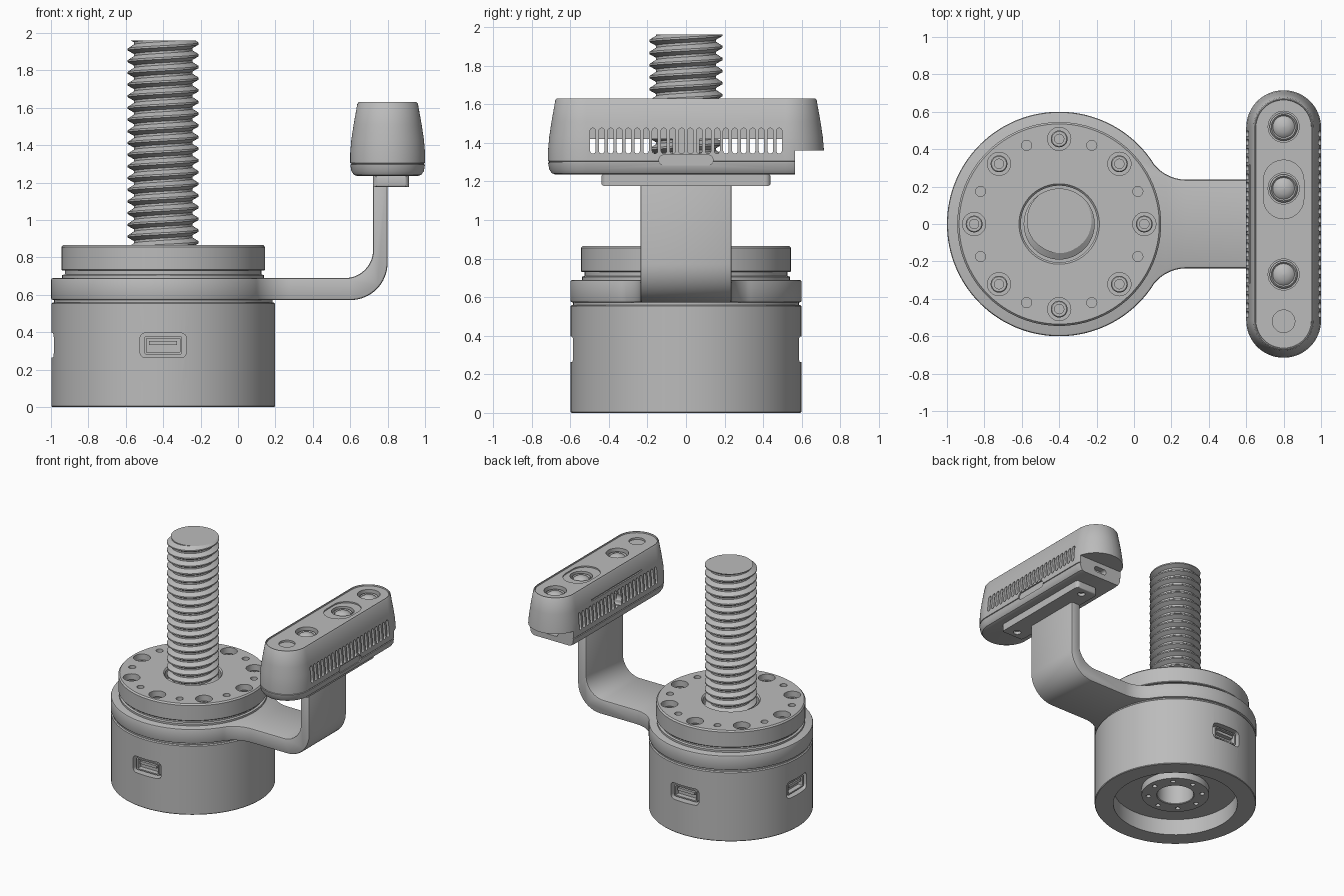
import bpy, bmesh
from math import sin, cos, pi, radians, atan2, floor
from mathutils import Matrix, Vector

if "Cube" in bpy.data.objects:
    bpy.data.objects.remove(bpy.data.objects["Cube"])

grey = bpy.data.materials.new("machined_grey")
grey.use_nodes = True
grey.diffuse_color = (0.5, 0.5, 0.5, 1)
grey.node_tree.nodes["Principled BSDF"].inputs["Base Color"].default_value = (0.5, 0.5, 0.5, 1)
AXIS = (-0.4, 0)


# ---------- helpers ----------
def finish(name, bm):
    bmesh.ops.recalc_face_normals(bm, faces=bm.faces)
    me = bpy.data.meshes.new(name)
    bm.to_mesh(me)
    bm.free()
    me.materials.append(grey)
    ob = bpy.data.objects.new(name, me)
    bpy.context.scene.collection.objects.link(ob)
    smooth(me)
    return ob


def smooth(me):
    me.shade_smooth()
    me.set_sharp_from_angle(angle=radians(32))


def loft(bm, rings):
    """Skin closed rings of points and cap both ends."""
    rows = [[bm.verts.new(p) for p in ring] for ring in rings]
    n = len(rows[0])
    for a, b in zip(rows, rows[1:]):
        for i in range(n):
            j = (i + 1) % n
            bm.faces.new((a[i], a[j], b[j], b[i]))
    bm.faces.new(rows[0])
    bm.faces.new(rows[-1])


def prism(name, outlines, axis, lo, hi):
    place = {"x": lambda u, v, w: (w, u, v),
             "y": lambda u, v, w: (u, w, v),
             "z": lambda u, v, w: (u, v, w)}[axis]
    bm = bmesh.new()
    for outline in outlines:
        loft(bm, [[place(u, v, w) for u, v in outline] for w in (lo, hi)])
    return finish(name, bm)


def lathe(name, profile, centres=(AXIS,), n=96):
    """Revolve (radius, height) points about vertical axes."""
    bm = bmesh.new()
    for cx, cy in centres:
        loft(bm, [[(cx + r * cos(2 * pi * i / n), cy + r * sin(2 * pi * i / n), z)
                   for i in range(n)] for r, z in profile])
    return finish(name, bm)


def arc(cx, cy, r, a, b, n):
    return [(cx + r * cos(a + (b - a) * i / n), cy + r * sin(a + (b - a) * i / n))
            for i in range(n + 1)]


def circle(cx, cy, r, n=32):
    return arc(cx, cy, r, 0, 2 * pi, n)[:-1]


def rounded(cx, cy, hw, hh, r, n=8):
    """Rounded rectangle outline; r slightly below a half side gives a pill."""
    pts = []
    for k, (sx, sy) in enumerate(((1, 1), (-1, 1), (-1, -1), (1, -1))):
        pts += arc(cx + sx * (hw - r), cy + sy * (hh - r), r, k * pi / 2, (k + 1) * pi / 2, n)
    return pts


def bake(ob):
    dg = bpy.context.evaluated_depsgraph_get()
    me = bpy.data.meshes.new_from_object(ob.evaluated_get(dg))
    ob.modifiers.clear()
    ob.data = me
    smooth(me)


def cut(ob, tool, operation="DIFFERENCE"):
    mod = ob.modifiers.new("cut", "BOOLEAN")
    mod.object, mod.operation, mod.solver = tool, operation, "EXACT"
    bake(ob)
    bpy.data.objects.remove(tool)


def around(radius, count, offset=0.0):
    return [(AXIS[0] + radius * cos(2 * pi * (i + offset) / count),
             radius * sin(2 * pi * (i + offset) / count)) for i in range(count)]


# ---------- base housing with hollow underside ----------
base = lathe("base_housing", [
    (0.002, 0.45), (0.135, 0.45), (0.135, 0.08), (0.14, 0.075), (0.25, 0.075), (0.25, 0.13),
    (0.46, 0.13), (0.46, 0), (0.594, 0), (0.598, 0.005), (0.598, 0.553), (0.591, 0.56),
    (0.585, 0.56), (0.585, 0.58), (0.002, 0.58)])
cut(base, prism("hub_holes", [circle(x, y, 0.018, 16) for x, y in around(0.2, 8)], "z", 0.02, 0.11))

# connector ports on the front, left-hand and back of the base
for label, turn in (("front", 0), ("side", -pi / 2), ("back", pi)):
    spin = Matrix.Translation((AXIS[0], 0, 0)) @ Matrix.Rotation(turn, 4, "Z")
    pocket = prism("port_pocket", [rounded(0, 0.33, 0.124, 0.066, 0.03)], "y", -0.7, -0.53)
    shell = prism(label + "_port_shell", [rounded(0, 0.33, 0.1, 0.048, 0.008)], "y", -0.575, -0.5)
    cut(shell, prism("port_mouth", [rounded(0, 0.33, 0.09, 0.038, 0.005)], "y", -0.7, -0.535))
    tongue = prism(label + "_port_tongue", [rounded(0, 0.343, 0.075, 0.011, 0.003)], "y", -0.57, -0.5)
    for ob in (pocket, shell, tongue):
        ob.data.transform(spin)
    cut(base, pocket)

# ---------- collar ring and bent arm: plan outline crossed with side profile ----------
HALF, FIL = 0.237, 0.222
tangent = atan2(HALF + FIL, 0.68)
upper = arc(0.28, HALF + FIL, FIL, tangent + pi, 1.5 * pi, 12)
plan = arc(AXIS[0], 0, 0.6, tangent, 2 * pi - tangent, 96)
plan += [(x, -y) for x, y in upper[1:]] + [(0.95, -HALF), (0.95, HALF)] + upper[:0:-1]
side = [(-1.1, 0.572)] + arc(0.6, 0.772, 0.2, -pi / 2, 0, 16) + [(0.8, 1.19), (0.722, 1.19)]
side += arc(0.572, 0.84, 0.15, 0, -pi / 2, 14) + [(-1.1, 0.69)]
arm = prism("collar_and_arm", [plan], "z", 0.4, 1.3)
cut(arm, prism("arm_profile", [side], "y", -1, 1), "INTERSECT")
bevel = arm.modifiers.new("edge", "BEVEL")
bevel.width, bevel.segments, bevel.limit_method, bevel.angle_limit = 0.012, 2, "ANGLE", radians(40)
bake(arm)

# ---------- flange with bolt circle ----------
flange = lathe("flange", [
    (0.002, 0.68), (0.54, 0.68), (0.54, 0.705), (0.525, 0.71), (0.525, 0.73), (0.54, 0.73),
    (0.545, 0.735), (0.545, 0.855), (0.535, 0.866), (0.215, 0.866), (0.205, 0.856),
    (0.205, 0.74), (0.002, 0.74)])
cut(flange, prism("bolt_bores", [circle(x, y, 0.062) for x, y in around(0.455, 8)], "z", 0.78, 1))
cut(flange, prism("pin_bores", [circle(x, y, 0.027, 20) for x, y in around(0.455, 8, 0.5)], "z", 0.76, 1))
lathe("flange_bolts", [(0.002, 0.77), (0.045, 0.77), (0.045, 0.825), (0.04, 0.83), (0.025, 0.83),
                       (0.025, 0.8), (0.002, 0.8)], around(0.455, 8), 24)

# ---------- threaded rod ----------
PITCH, SEG, LOW, TOP = 0.0625, 48, 0.72, 1.96
tooth = [(0.156, 0.0), (0.156, 0.012), (0.19, 0.031), (0.19, 0.041)]
K = len(tooth)
rows = K * (int((TOP - LOW) / PITCH) + 4)
bm = bmesh.new()
grid = []
for i in range(SEG):
    t = i / SEG
    column = []
    for j in range(rows + K):
        r, dz = tooth[j % K]
        z = LOW - 2 * PITCH + (j // K + t) * PITCH + dz
        column.append(bm.verts.new((AXIS[0] + r * cos(2 * pi * t), r * sin(2 * pi * t), z)))
    grid.append(column)
for i in range(SEG):
    shift = K if i == SEG - 1 else 0
    nxt = grid[(i + 1) % SEG]
    for j in range(rows - 1):
        bm.faces.new((grid[i][j], nxt[j + shift], nxt[j + 1 + shift], grid[i][j + 1]))
for z, up in ((LOW, -1), (TOP, 1)):
    res = bmesh.ops.bisect_plane(bm, geom=bm.verts[:] + bm.edges[:] + bm.faces[:],
                                 plane_co=(0, 0, z), plane_no=(0, 0, up), clear_outer=True)
    rim = [e for e in res["geom_cut"] if isinstance(e, bmesh.types.BMEdge)]
    bmesh.ops.edgeloop_fill(bm, edges=rim)
finish("threaded_rod", bm)

# ---------- sensor head ----------
HX = 0.8
shape = [(-0.04, 1.235), (-0.02, 1.242), (-0.006, 1.262), (0, 1.297), (-0.006, 1.299),
         (-0.006, 1.303), (0, 1.305), (0, 1.36), (-0.006, 1.43), (-0.018, 1.51), (-0.038, 1.622),
         (-0.045, 1.63), (-0.05, 1.63), (-0.052, 1.62)]
bm = bmesh.new()
loft(bm, [[(x, y, z) for x, y in rounded(HX, 0, 0.2 + o, 0.715 + o, 0.1995 + o, 16)] for o, z in shape])
head = finish("sensor_head", bm)

# stepped notch at the connector end, with its socket
cut(head, prism("end_notch", [rounded(HX, 0.865, 0.4, 0.3, 0.01, 2)], "z", 1.1, 1.36))
cut(head, prism("end_socket", [rounded(HX, 1.3, 0.055, 0.022, 0.0215)], "y", 0.52, 0.7))

# vents right through the body
vents = [rounded(-0.483 + 0.046 * i, 1.41, 0.014, 0.066, 0.0135, 4) for i in range(22)]
cut(head, prism("vents", vents, "x", 0.5, 1.1))
prism("inner_board", [rounded(0, 1.46, 0.52, 0.04, 0.005, 2)], "x", 0.67, 0.93)
prism("inner_block", [rounded(0, 1.4, 0.07, 0.06, 0.005, 2)], "x", 0.67, 0.93)
cut(head, prism("side_label", [rounded(0, 1.31, 0.14, 0.027, 0.0265)], "x", 0.99, 1.1))
cut(head, prism("back_groove", [rounded(0, 1.51, 0.32, 0.006, 0.005, 3)], "x", 0.5, 0.628))
cut(head, prism("mount_hole", [circle(0, 1.4, 0.045)], "x", 0.5, 0.65))

# lens wells on the top face
LENSES = [(HX, 0.52), (HX, 0.19), (HX, -0.27)]
cut(head, prism("lens_panel", [rounded(HX, 0.185, 0.108, 0.157, 0.1075)], "z", 1.61, 1.7))
cut(head, prism("lens_wells", [circle(x, y, 0.083) for x, y in LENSES], "z", 1.565, 1.7))
cut(head, prism("small_window", [circle(HX, -0.52, 0.06)], "z", 1.605, 1.7))
lathe("lenses", [(0.002, 1.55), (0.075, 1.55), (0.075, 1.59), (0.066, 1.6), (0.058, 1.59),
                 (0.05, 1.598), (0.03, 1.609), (0.002, 1.613)], LENSES, 32)

# ---------- bracket plate under the head ----------
plate = prism("bracket_plate", [rounded(0, 1.207, 0.438, 0.03, 0.012, 3)], "x", 0.722, 0.914)
cut(plate, prism("plate_outline", [rounded(0.818, 0, 0.096, 0.438, 0.03)], "z", 1, 1.4), "INTERSECT")
cut(plate, prism("plate_holes", [circle(0.82, s * 0.37, 0.028, 20) for s in (-1, 1)], "z", 1, 1.2))
